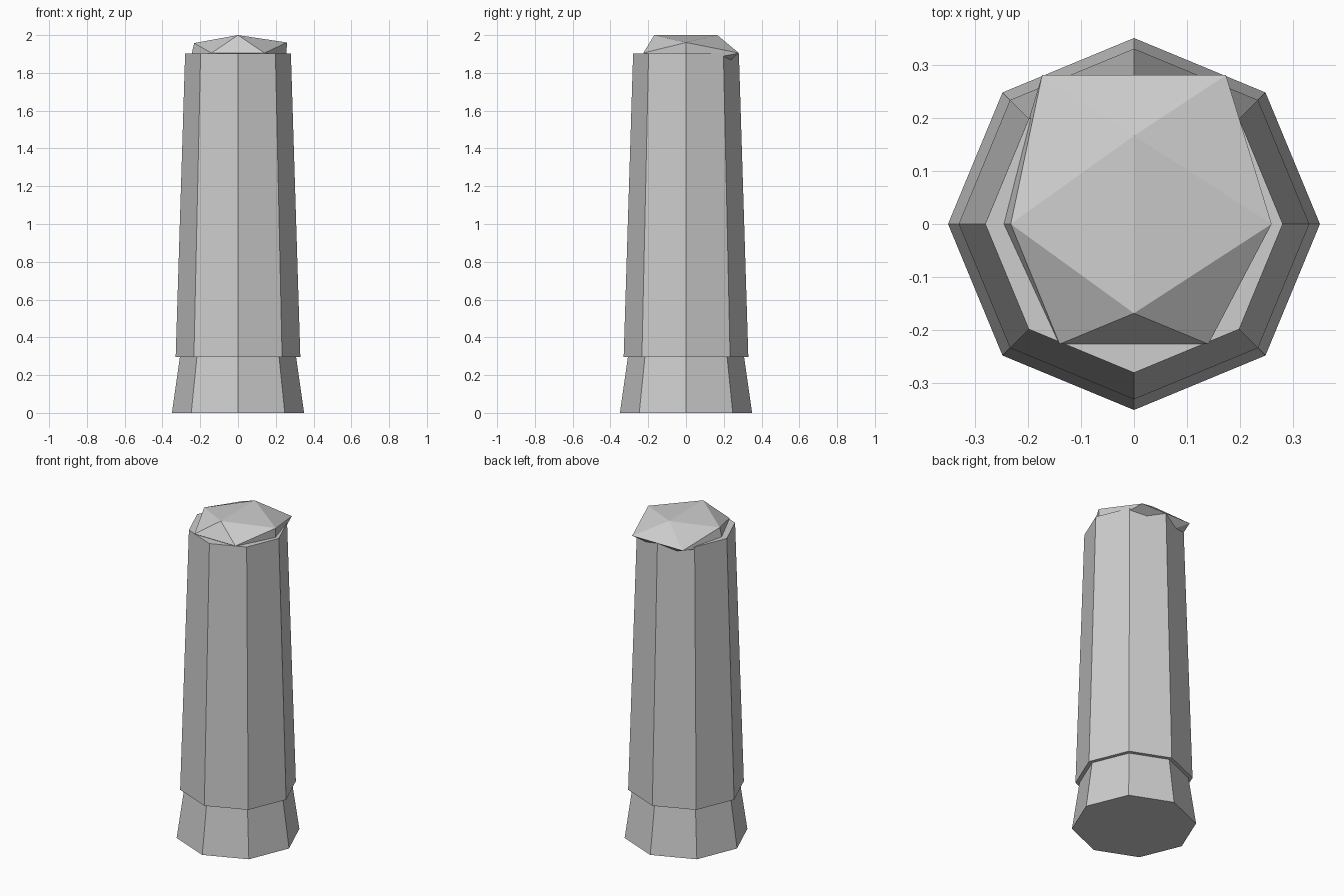
import bpy, bmesh, math
from mathutils import Vector

if "Cube" in bpy.data.objects:
    bpy.data.objects.remove(bpy.data.objects["Cube"])

stone = bpy.data.materials.new("light grey stone")
stone.diffuse_color = (0.61, 0.61, 0.61, 1)
stone.use_nodes = True
stone.node_tree.nodes["Principled BSDF"].inputs["Base Color"].default_value = stone.diffuse_color


def finish(name, bm):
    bmesh.ops.recalc_face_normals(bm, faces=bm.faces)
    me = bpy.data.meshes.new(name)
    bm.to_mesh(me)
    bm.free()
    me.materials.append(stone)
    ob = bpy.data.objects.new(name, me)
    bpy.context.collection.objects.link(ob)
    return ob


def octagon_frustum(name, r0, r1, z0, z1):
    """Tapered eight-sided drum with corners on the x and y axes."""
    bm = bmesh.new()
    rings = [[bm.verts.new((r * math.cos(i * math.pi / 4), r * math.sin(i * math.pi / 4), z))
              for i in range(8)] for r, z in ((r0, z0), (r1, z1))]
    for i in range(8):
        j = (i + 1) % 8
        bm.faces.new((rings[0][i], rings[0][j], rings[1][j], rings[1][i]))
    bm.faces.new(rings[0])
    bm.faces.new(rings[1])
    return finish(name, bm)


# Foot and tapering shaft
octagon_frustum("pillar_foot", 0.35, 0.307, 0, 0.30)
octagon_frustum("pillar_shaft", 0.33, 0.28, 0.297, 1.903)

# Broken top: a flattened, uneven icosahedron sunk into the shaft
bm = bmesh.new()
zc = 1.905
points = [
    (0, -0.168, 2.0), (0, 0.166, 2.0),
    (0.259, 0, 1.961), (-0.232, 0, 1.958),
    (0.14, -0.226, zc), (-0.14, -0.226, zc),
    (0.173, 0.28, zc), (-0.173, 0.28, zc),
    (0.255, 0, 1.85), (-0.257, 0, 1.85),
    (0, -0.16, 1.81), (0, 0.17, 1.81),
]
for p in points:
    bm.verts.new(Vector(p))
bmesh.ops.convex_hull(bm, input=bm.verts)
finish("broken_top", bm)
